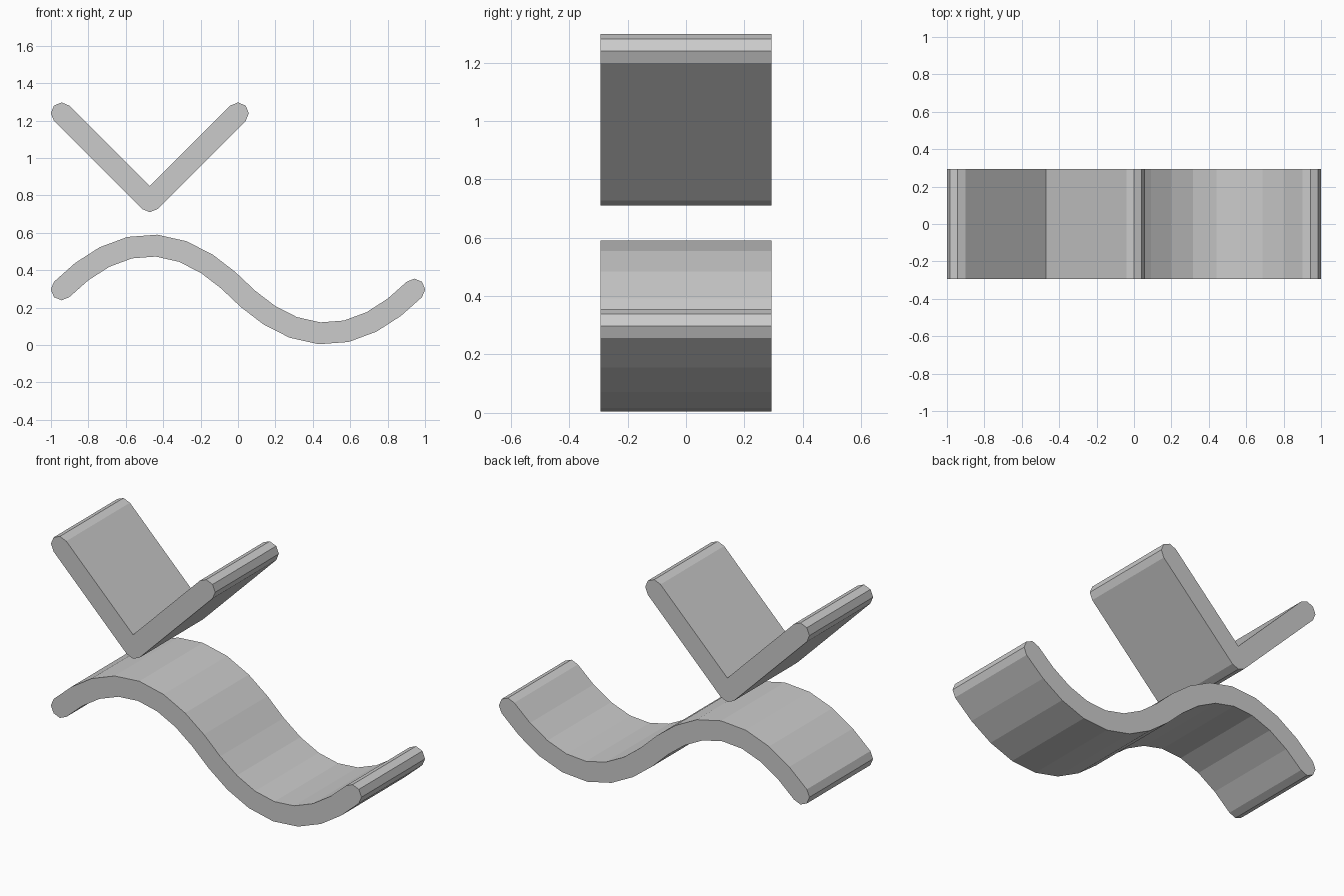
import bpy, bmesh, math
from mathutils import Vector

if "Cube" in bpy.data.objects:
    bpy.data.objects.remove(bpy.data.objects["Cube"])

RADIUS = 0.058      # half the thickness of each band
HALF_DEPTH = 0.293
SPAN = 0.943        # width of one arch
STEP = math.pi / 4  # rounded ends are half octagons

grey = bpy.data.materials.new("light_grey")
grey.use_nodes = True
colour = (0.6, 0.6, 0.6, 1)
grey.diffuse_color = colour
grey.node_tree.nodes["Principled BSDF"].inputs["Base Color"].default_value = colour


def polar(centre, angle, r=RADIUS):
    return centre + Vector((math.cos(angle), math.sin(angle))) * r


def heading(a, b):
    return math.atan2(b.y - a.y, b.x - a.x)


def side(path):
    """Offset outline on the right of the path, ending in a half-octagon cap."""
    out = []
    for a, p, b in zip(path, path[1:], path[2:]):
        h0, h1 = heading(a, p), heading(p, b)
        turn = h1 - h0
        if turn > STEP:     # sharp outer corner becomes rounded
            n = round(turn / STEP)
            out += [polar(p, h0 - math.pi / 2 + turn * i / n) for i in range(n + 1)]
        else:               # mitred corner
            out.append(polar(p, (h0 + h1 - math.pi) / 2, RADIUS / math.cos(turn / 2)))
    end = round(heading(path[-2], path[-1]) / STEP) * STEP
    return out + [polar(path[-1], end + (i - 2) * STEP) for i in range(5)]


def unwrapped_back(path):
    """Same path reversed, mirrored through the origin so headings stay near zero."""
    return [-p for p in reversed(path)]


def band(name, path):
    outline = side(path) + [-p for p in side(unwrapped_back(path))]
    bm = bmesh.new()
    face = bm.faces.new([bm.verts.new((p.x, -HALF_DEPTH, p.y)) for p in outline])
    new = bmesh.ops.extrude_face_region(bm, geom=[face])["geom"]
    moved = [v for v in new if isinstance(v, bmesh.types.BMVert)]
    bmesh.ops.translate(bm, verts=moved, vec=(0, 2 * HALF_DEPTH, 0))
    bmesh.ops.recalc_face_normals(bm, faces=bm.faces)
    mesh = bpy.data.meshes.new(name)
    bm.to_mesh(mesh)
    bm.free()
    mesh.materials.append(grey)
    obj = bpy.data.objects.new(name, mesh)
    bpy.context.collection.objects.link(obj)


def resample(points, count):
    """Evenly spaced points along a dense polyline."""
    lengths = [0]
    for a, b in zip(points, points[1:]):
        lengths.append(lengths[-1] + (b - a).length)
    return [points[min(range(len(points)), key=lambda k: abs(lengths[k] - lengths[-1] * i / count))]
            for i in range(count + 1)]


# Upper V-shaped band
band("chevron", [Vector((-SPAN, 1.239)), Vector((-SPAN / 2, 0.768)), Vector((0, 1.239))])

# Lower wave: one parabolic arch up, one down
dense = []
for i in range(-1000, 1001):
    u = i / 1000
    dense.append(Vector((u * SPAN, 0.297 - SPAN * u * (1 - abs(u)))))
band("wave", resample(dense, 15))
